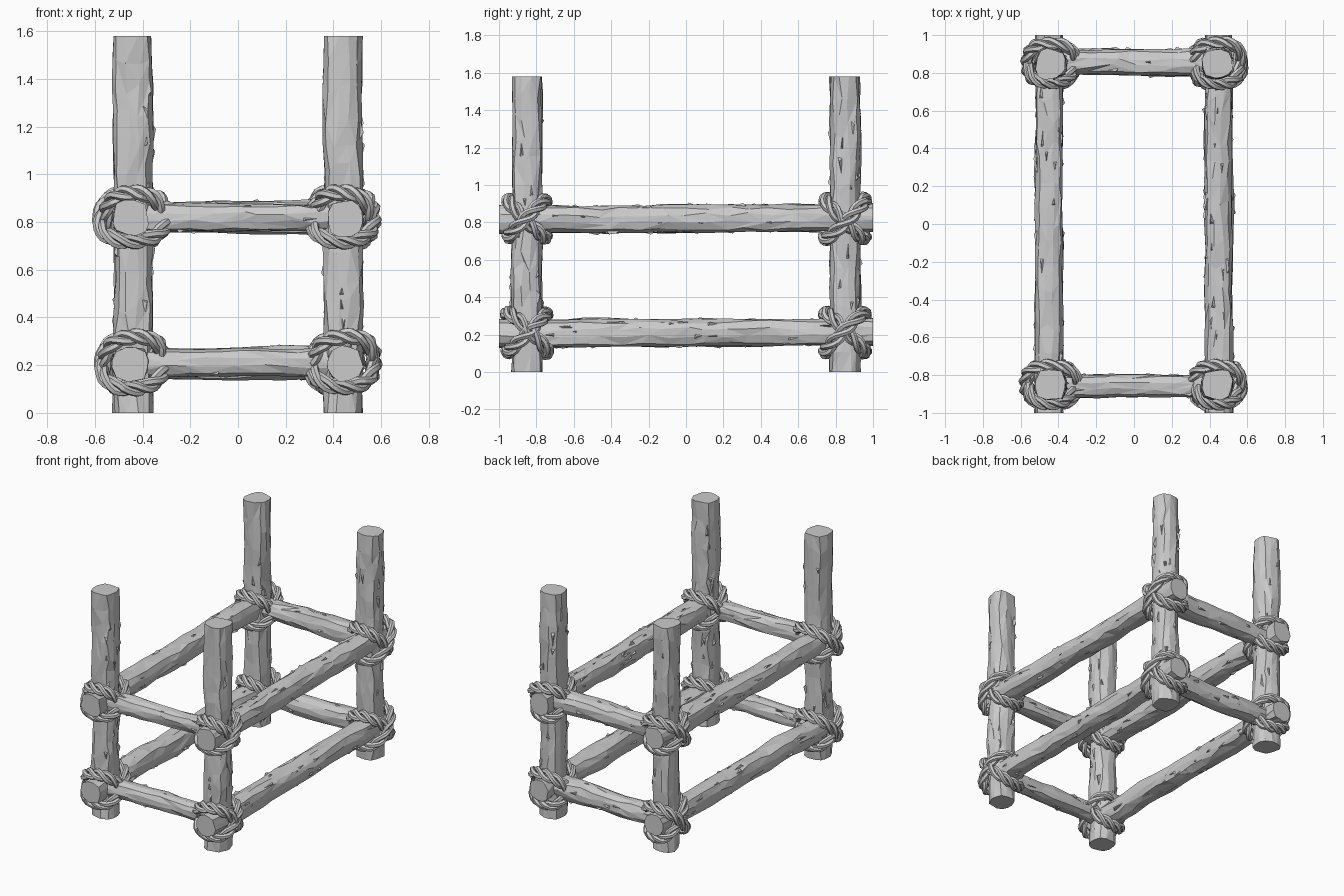
import bpy, bmesh, math, random
from mathutils import Vector, noise

if "Cube" in bpy.data.objects:
    bpy.data.objects.remove(bpy.data.objects["Cube"])

grey = bpy.data.materials.new("weathered grey")
grey.use_nodes = True
TONE = (0.6, 0.6, 0.6, 1)
grey.diffuse_color = TONE
grey.node_tree.nodes["Principled BSDF"].inputs["Base Color"].default_value = TONE

SIDES = 12
POST_X, POST_Y = 0.44, 0.85
RAIL_Z = {"lower": 0.21, "upper": 0.82}


def finish(bm, name):
    bmesh.ops.recalc_face_normals(bm, faces=bm.faces)
    mesh = bpy.data.meshes.new(name)
    bm.to_mesh(mesh)
    bm.free()
    mesh.materials.append(grey)
    obj = bpy.data.objects.new(name, mesh)
    bpy.context.collection.objects.link(obj)
    return obj


def log(name, start, end, r0, r1, seed, bark):
    """Roughly hewn pole with a squarish section and raised bark splinters."""
    rng = random.Random(seed)
    start, end = Vector(start), Vector(end)
    axis = (end - start).normalized()
    u = Vector((0, 0, 1)) if abs(axis.z) < 0.5 else Vector((1, 0, 0))
    u = (u - axis * u.dot(axis)).normalized()
    v = axis.cross(u)
    length = (end - start).length
    count = max(4, round(length / 0.11))
    shift = Vector((seed * 3.7, seed * 1.3, 0))

    def surface(t, angle, lift=0.0):
        c, s = math.cos(angle), math.sin(angle)
        square = (abs(c) ** 3 + abs(s) ** 3) ** (-1 / 3)
        r = (r0 + (r1 - r0) * t) * square
        r *= 1 + 0.13 * noise.noise(shift + Vector((c, s, t * length * 4)))
        bend = math.sin(math.pi * t) * 0.012
        sway = u * bend * noise.noise(shift + Vector((0, 5, t * 3 * length)))
        sway += v * bend * noise.noise(shift + Vector((9, 5, t * 3 * length)))
        return start + axis * (length * t) + sway + (u * c + v * s) * (r + lift)

    bm = bmesh.new()
    rings = []
    for i in range(count + 1):
        ring = []
        for k in range(SIDES):
            inner = 0 < i < count
            t = (i + (rng.uniform(-0.3, 0.3) if inner else 0)) / count
            a = math.tau * (k + 0.5 + rng.uniform(-0.25, 0.25)) / SIDES
            ring.append(bm.verts.new(surface(t, a, rng.uniform(-0.004, 0.004))))
        rings.append(ring)
    for low, high in zip(rings, rings[1:]):
        for k in range(SIDES):
            j = (k + 1) % SIDES
            quad = (low[k], low[j], high[j], high[k])
            if rng.random() < 0.5:
                bm.faces.new((quad[0], quad[1], quad[2]))
                bm.faces.new((quad[0], quad[2], quad[3]))
            else:
                bm.faces.new((quad[0], quad[1], quad[3]))
                bm.faces.new((quad[1], quad[2], quad[3]))
    bm.faces.new(rings[0])
    bm.faces.new(rings[-1])

    # Bark splinters: long wedges lifted at one end
    for _ in range(bark):
        a = rng.uniform(0, math.tau)
        t = rng.uniform(0.04, 0.9)
        span = rng.uniform(0.05, 0.13) / length * rng.choice((-1, 1))
        wide = rng.uniform(0.1, 0.24)
        tip = min(0.99, max(0.01, t + span))
        base = [bm.verts.new(surface(t, a - wide, -0.008)),
                bm.verts.new(surface(t, a + wide, -0.008)),
                bm.verts.new(surface(tip, a + rng.uniform(-0.1, 0.1), -0.008))]
        peak = bm.verts.new(surface(t + span * 0.25, a, rng.uniform(0.004, 0.013)))
        bm.faces.new(base)
        for k in range(3):
            bm.faces.new((base[k], base[(k + 1) % 3], peak))
    return finish(bm, name)


def tube_loop(bm, path, radius, sides=6):
    """Closed low-poly tube through a ring of points."""
    n = len(path)
    centre = sum(path, Vector()) / n
    rings = []
    for i, p in enumerate(path):
        tangent = (path[(i + 1) % n] - path[i - 1]).normalized()
        out = p - centre
        out = (out - tangent * out.dot(tangent)).normalized()
        side = tangent.cross(out)
        rings.append([bm.verts.new(p + radius * (
            out * math.cos(math.tau * k / sides) + side * math.sin(math.tau * k / sides)))
            for k in range(sides)])
    for i in range(n):
        a, b = rings[i], rings[(i + 1) % n]
        for k in range(sides):
            j = (k + 1) % sides
            bm.faces.new((a[k], a[j], b[j], b[k]))


def lashing(name, centre, seed):
    """Two crossed diagonal rope loops, each twisted from three strands."""
    rng = random.Random(seed)
    bm = bmesh.new()
    steps, strands, twists = 48, 3, 4
    for slope in (1, -1):
        across = Vector((1, 0, 0))
        diagonal = Vector((0, 1, slope)).normalized()
        normal = across.cross(diagonal)
        rx = 0.125 + rng.uniform(-0.008, 0.008)
        rd = 0.148 + rng.uniform(-0.008, 0.008)
        lean = rng.uniform(-0.02, 0.02)
        for strand in range(strands):
            path = []
            for i in range(steps):
                a = math.tau * i / steps
                c, s = math.cos(a), math.sin(a)
                k = (abs(c) ** 2.5 + abs(s) ** 2.5) ** -0.4
                out = (across * c + diagonal * s).normalized()
                p = centre + k * (across * c * (rx + 0.008 * slope) + diagonal * s * rd)
                phase = twists * a + math.tau * strand / strands
                p += normal * (lean * c + 0.024 * math.cos(phase))
                p += out * (0.015 * math.sin(phase) + rng.uniform(-0.002, 0.002))
                path.append(p)
            tube_loop(bm, path, 0.017)
    obj = finish(bm, name)
    bpy.context.view_layer.objects.active = obj
    obj.select_set(True)
    bpy.ops.object.shade_smooth_by_angle(angle=math.radians(25))
    obj.select_set(False)


seed = 1
for side, sx in (("left", 1), ("right", -1)):
    # Upright corner posts
    for end, sy in (("front", -1), ("back", 1)):
        x, y = sx * POST_X, sy * POST_Y
        log(f"{end}_{side}_post", (x, y, 0), (x, y, 1.58), 0.081, 0.079, seed, 26)
        seed += 1
    # Long side rails and the rope at every joint
    for level, z in RAIL_Z.items():
        x = sx * (POST_X + 0.01)
        log(f"{level}_{side}_rail", (x, -1, z - 0.005), (x, 1, z + 0.005),
            0.073, 0.071, seed, 36)
        seed += 1
        for end, sy in (("front", -1), ("back", 1)):
            lashing(f"{level}_{end}_{side}_rope",
                    Vector((sx * POST_X, sy * POST_Y, z)), seed)
            seed += 1

# Short cross bars, thicker towards one side
for end, sy in (("front", -1), ("back", 1)):
    for level, z in RAIL_Z.items():
        r1 = 0.055 if sy < 0 else 0.075
        log(f"{level}_{end}_bar", (-POST_X, sy * 0.86, z), (POST_X, sy * 0.855, z),
            0.062, r1, seed, 8)
        seed += 1
